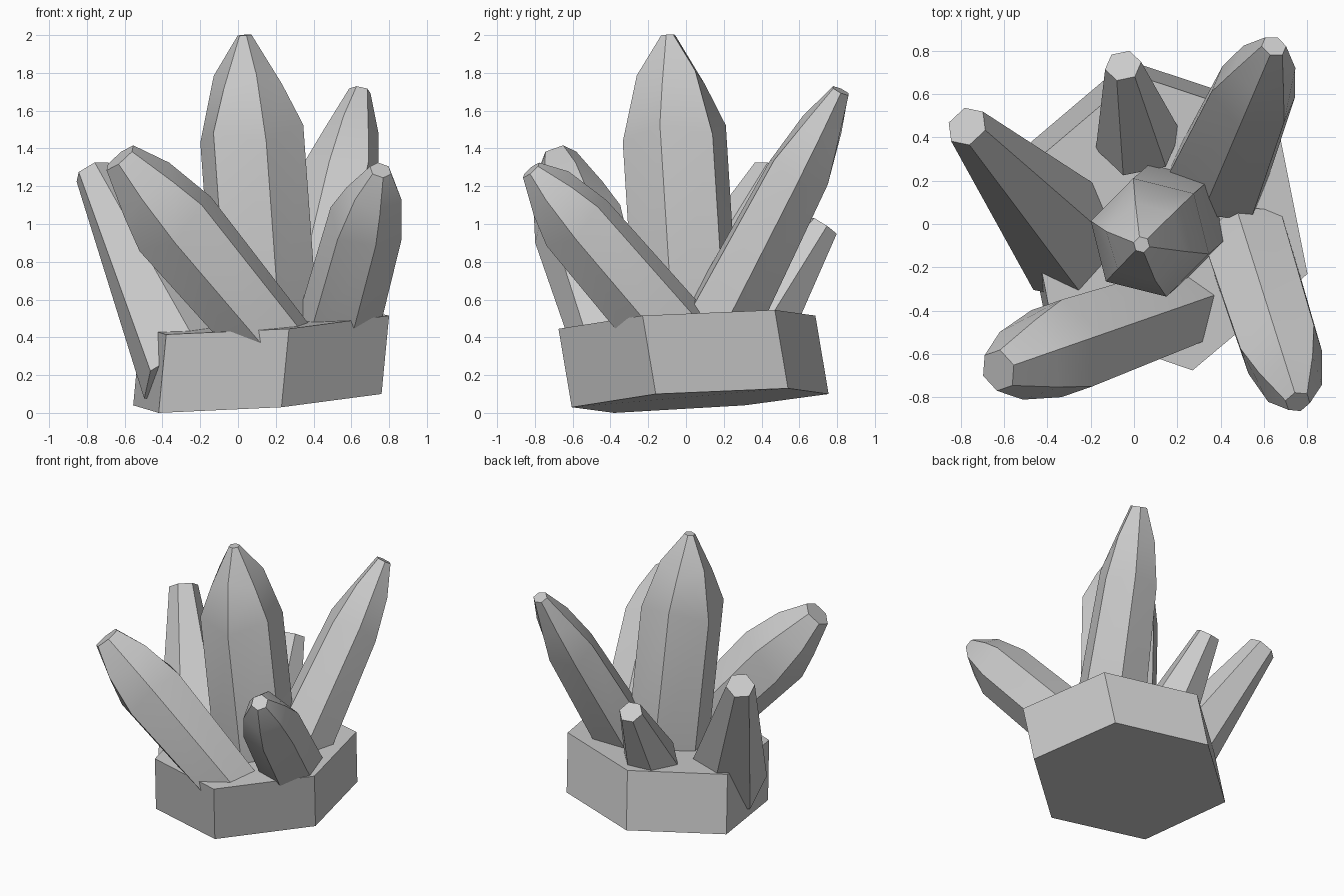
import bpy, math
from mathutils import Vector

if "Cube" in bpy.data.objects:
    bpy.data.objects.remove(bpy.data.objects["Cube"])


def loft(name, rings):
    """Skin a stack of equal-sided rings and cap both ends."""
    n = len(rings[0])
    verts = [p for ring in rings for p in ring]
    faces = [list(range(n))[::-1], list(range(len(verts) - n, len(verts)))]
    for k in range(len(rings) - 1):
        for i in range(n):
            j = (i + 1) % n
            faces.append((k * n + i, k * n + j, (k + 1) * n + j, (k + 1) * n + i))
    mesh = bpy.data.meshes.new(name)
    mesh.from_pydata(verts, [], faces)
    obj = bpy.data.objects.new(name, mesh)
    bpy.context.collection.objects.link(obj)
    bpy.ops.object.select_all(action='DESELECT')
    bpy.context.view_layer.objects.active = obj
    obj.select_set(True)
    bpy.ops.object.shade_smooth_by_angle(angle=math.radians(22))
    return obj


def crystal(name, base, tip, profile, phase, skew=0.0, flat=1.0):
    """Six-sided crystal along base-tip; profile is (fraction, radius) pairs."""
    base, tip = Vector(base), Vector(tip)
    axis = tip - base
    a = axis.normalized()
    side = a.cross(Vector((0, 0, 1))).normalized()
    down = a.cross(side) * flat
    rings = []
    for k, (t, r) in enumerate(profile):
        ring = []
        for i in range(6):
            ang = math.radians(phase + 60 * i)
            # uneven shoulder heights give the cut facets
            inner = 0 < k < len(profile) - 1
            shift = skew * (-1) ** (i + k) if inner else 0
            ring.append(base + axis * (t + shift)
                        + (side * math.cos(ang) + down * math.sin(ang)) * r)
        rings.append(ring)
    return loft(name, rings)


# Tilted hexagonal rock base
bottom = [Vector(p) for p in ((0.23, -0.605, 0.03), (0.76, -0.16, 0.10),
                              (0.62, 0.54, 0.13), (-0.03, 0.755, 0.10),
                              (-0.555, 0.31, 0.04), (-0.42, -0.38, 0.0))]
loft("rock_base", [bottom, [p + Vector((0.04, -0.07, 0.415)) for p in bottom]])

# Tall central crystal
crystal("main_crystal", (0.15, 0.005, 0.42), (0.035, -0.095, 2.0),
        [(0, 0.285), (0.67, 0.285), (0.85, 0.185), (1, 0.038)], 34, 0.02)

# Bulging side crystals
crystal("front_left_crystal", (0.165, -0.40, 0.405), (-0.625, -0.675, 1.35),
        [(-0.08, 0.21), (0.63, 0.245), (0.82, 0.19), (1, 0.10)], 30, 0.02)
crystal("front_right_crystal", (0.53, -0.11, 0.46), (0.755, -0.82, 1.285),
        [(-0.05, 0.22), (0.66, 0.205), (0.85, 0.15), (1, 0.06)], 30, 0.02)
crystal("back_right_crystal", (0.38, 0.20, 0.50), (0.645, 0.82, 1.705),
        [(0, 0.25), (0.64, 0.21), (0.82, 0.15), (1, 0.06)], 30, 0.02, 0.84)

# Straight tapered crystals
crystal("back_left_crystal", (-0.29, -0.065, 0.30), (-0.77, 0.45, 1.275),
        [(-0.08, 0.29), (1, 0.10)], 0)
crystal("back_crystal", (0.02, 0.385, 0.47), (-0.05, 0.73, 0.99),
        [(0, 0.20), (1, 0.085)], 0)
